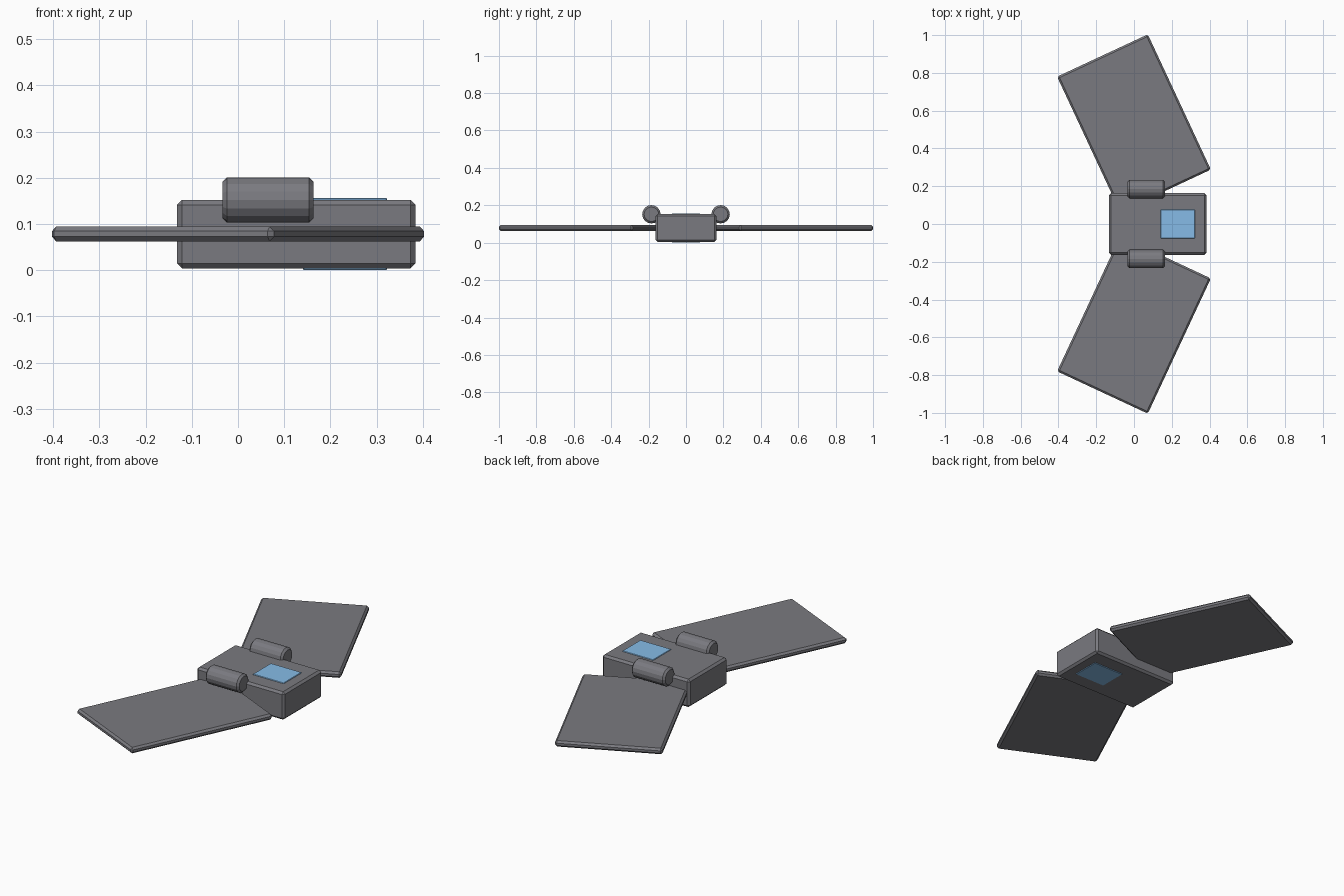
import bpy
from math import radians, pi

if "Cube" in bpy.data.objects:
    bpy.data.objects.remove(bpy.data.objects["Cube"])


def material(name, color):
    mat = bpy.data.materials.new(name)
    mat.diffuse_color = (*color, 1)
    mat.use_nodes = True
    mat.node_tree.nodes["Principled BSDF"].inputs["Base Color"].default_value = mat.diffuse_color
    return mat


dark_grey = material("dark_grey", (0.195, 0.195, 0.215))
blue = material("window_blue", (0.24, 0.50, 0.80))


def finish(obj, name, chamfer, mat):
    """Name and colour the part, and give its sharp edges a one-segment chamfer."""
    obj.name = name
    obj.data.materials.append(mat)
    bpy.ops.object.transform_apply(location=False, rotation=False, scale=True)
    mod = obj.modifiers.new("chamfer", "BEVEL")
    mod.width = chamfer
    mod.segments = 1
    mod.limit_method = "ANGLE"
    mod.angle_limit = radians(40)
    return obj


def box(name, center, size, chamfer, turn=0.0, mat=dark_grey):
    bpy.ops.mesh.primitive_cube_add(size=1, location=center, rotation=(0, 0, turn))
    obj = bpy.context.object
    obj.scale = size
    return finish(obj, name, chamfer, mat)


def pod(name, center, radius, length, chamfer):
    bpy.ops.mesh.primitive_cylinder_add(vertices=16, radius=radius, depth=length,
                                        location=center, rotation=(0, pi / 2, 0))
    return finish(bpy.context.object, name, chamfer, dark_grey)


# central hull
box("hull", (0.126, 0, 0.078), (0.516, 0.326, 0.149), 0.011)

# blue window block showing through the top and bottom of the hull
box("window", (0.232, 0, 0.078), (0.182, 0.152, 0.156), 0.002, mat=blue)

# swept wings and engine pods, one pair per side
for side, label in ((1, "left"), (-1, "right")):
    box(f"{label}_wing", (0, side * 0.534, 0.0785), (0.53, 0.79, 0.032), 0.01,
        side * radians(25))
    pod(f"{label}_engine", (0.065, side * 0.185, 0.152), 0.049, 0.198, 0.01)
